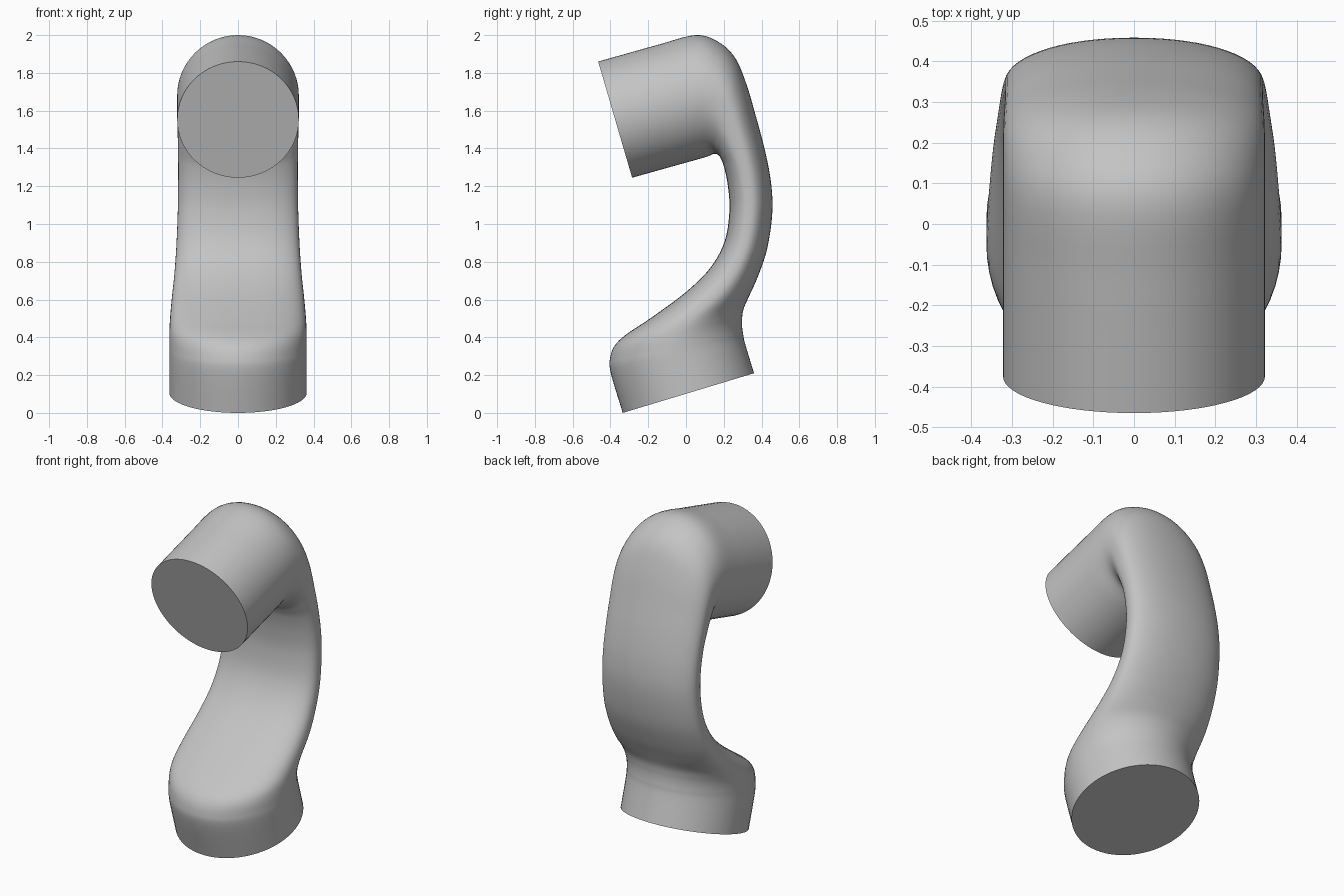
import bpy
import math
from mathutils import Vector

cube = bpy.data.objects.get("Cube")
if cube:
    bpy.data.objects.remove(cube, do_unlink=True)

# One flat grey for the whole casting
grey = bpy.data.materials.new("light grey")
grey.use_nodes = True
colour = (0.55, 0.55, 0.55, 1.0)
grey.diffuse_color = colour
grey.node_tree.nodes["Principled BSDF"].inputs["Base Color"].default_value = colour

# Cross-sections from base flange to top flange:
# front y, front z, back y, back z, half width, front squareness, back squareness
SECTIONS = [
    # round base flange
    (-0.335, 0.00, 0.36, 0.21, 0.363, 2.0, 2.0),
    (-0.398, 0.21, 0.312, 0.37, 0.363, 2.0, 2.0),
    (-0.402, 0.29, 0.302, 0.42, 0.363, 2.0, 2.0),
    (-0.375, 0.36, 0.297, 0.46, 0.363, 2.1, 2.0),
    (-0.31, 0.42, 0.297, 0.50, 0.362, 2.3, 2.0),
    (-0.19, 0.50, 0.305, 0.55, 0.358, 2.5, 2.0),
    # flattened, curved neck
    (0.00, 0.64, 0.335, 0.62, 0.348, 2.6, 2.1),
    (0.13, 0.77, 0.38, 0.72, 0.336, 2.6, 2.1),
    (0.205, 0.91, 0.43, 0.87, 0.326, 2.6, 2.1),
    (0.23, 1.07, 0.457, 1.06, 0.319, 2.6, 2.1),
    (0.222, 1.20, 0.450, 1.22, 0.317, 2.6, 2.1),
    (0.202, 1.30, 0.418, 1.39, 0.317, 2.7, 2.1),
    # elbow, turning tightly about its inner corner
    (0.185, 1.345, 0.37, 1.57, 0.319, 2.9, 2.1),
    (0.172, 1.364, 0.32, 1.74, 0.321, 2.9, 2.1),
    (0.158, 1.371, 0.26, 1.88, 0.322, 2.7, 2.0),
    (0.143, 1.370, 0.17, 1.965, 0.322, 2.3, 2.0),
    (0.115, 1.358, 0.05, 2.00, 0.322, 2.0, 2.0),
    # round top flange
    (0.04, 1.336, -0.14, 1.951, 0.322, 2.0, 2.0),
    (-0.10, 1.297, -0.28, 1.912, 0.322, 2.0, 2.0),
    (-0.285, 1.245, -0.465, 1.86, 0.322, 2.0, 2.0),
]
SIDES = 64
STEPS = 5


def blend(rows, steps):
    """Smooth the section list with a Catmull-Rom spline."""
    pts = [Vector(r) for r in rows]
    out = []
    for i in range(len(pts) - 1):
        a, b = pts[i], pts[i + 1]
        before = pts[i - 1] if i else a * 2 - b
        after = pts[i + 2] if i + 2 < len(pts) else b * 2 - a
        ta, tb = (b - before) * 0.5, (after - a) * 0.5
        for k in range(steps):
            t = k / steps
            out.append(a * (2*t**3 - 3*t**2 + 1) + ta * (t**3 - 2*t**2 + t)
                       + b * (3*t**2 - 2*t**3) + tb * (t**3 - t**2))
    return out + [pts[-1]]


def power(v, n):
    return math.copysign(abs(v) ** (2 / n), v) if abs(v) > 1e-9 else 0.0


def ring(section):
    """Closed rounded outline spanning the front and back points."""
    fy, fz, by, bz, width, front_n, back_n = section
    points = []
    for j in range(SIDES):
        a = 2 * math.pi * j / SIDES
        n = front_n if math.cos(a) < 0 else back_n
        u = power(math.cos(a), n)
        points.append((width * power(math.sin(a), n),
                       (fy + by) / 2 + u * (by - fy) / 2,
                       (fz + bz) / 2 + u * (bz - fz) / 2))
    return points


# Loft the link and close both flange faces
rings = blend(SECTIONS, STEPS)
verts = [p for s in rings for p in ring(s)]
faces = []
for i in range(len(rings) - 1):
    for j in range(SIDES):
        k = (j + 1) % SIDES
        faces.append((i * SIDES + k, i * SIDES + j,
                      (i + 1) * SIDES + j, (i + 1) * SIDES + k))
last = (len(rings) - 1) * SIDES
faces.append(tuple(range(SIDES)))
faces.append(tuple(last + j for j in reversed(range(SIDES))))

mesh = bpy.data.meshes.new("arm_link")
mesh.from_pydata(verts, [], faces)
mesh.materials.append(grey)
link = bpy.data.objects.new("arm_link", mesh)
bpy.context.collection.objects.link(link)

# Consistent outward normals, smooth walls, crisp flange rims
bpy.ops.object.select_all(action='DESELECT')
link.select_set(True)
bpy.context.view_layer.objects.active = link
bpy.ops.object.mode_set(mode='EDIT')
bpy.ops.mesh.select_all(action='SELECT')
bpy.ops.mesh.normals_make_consistent(inside=False)
bpy.ops.object.mode_set(mode='OBJECT')
bpy.ops.object.shade_smooth_by_angle(angle=math.radians(50))
